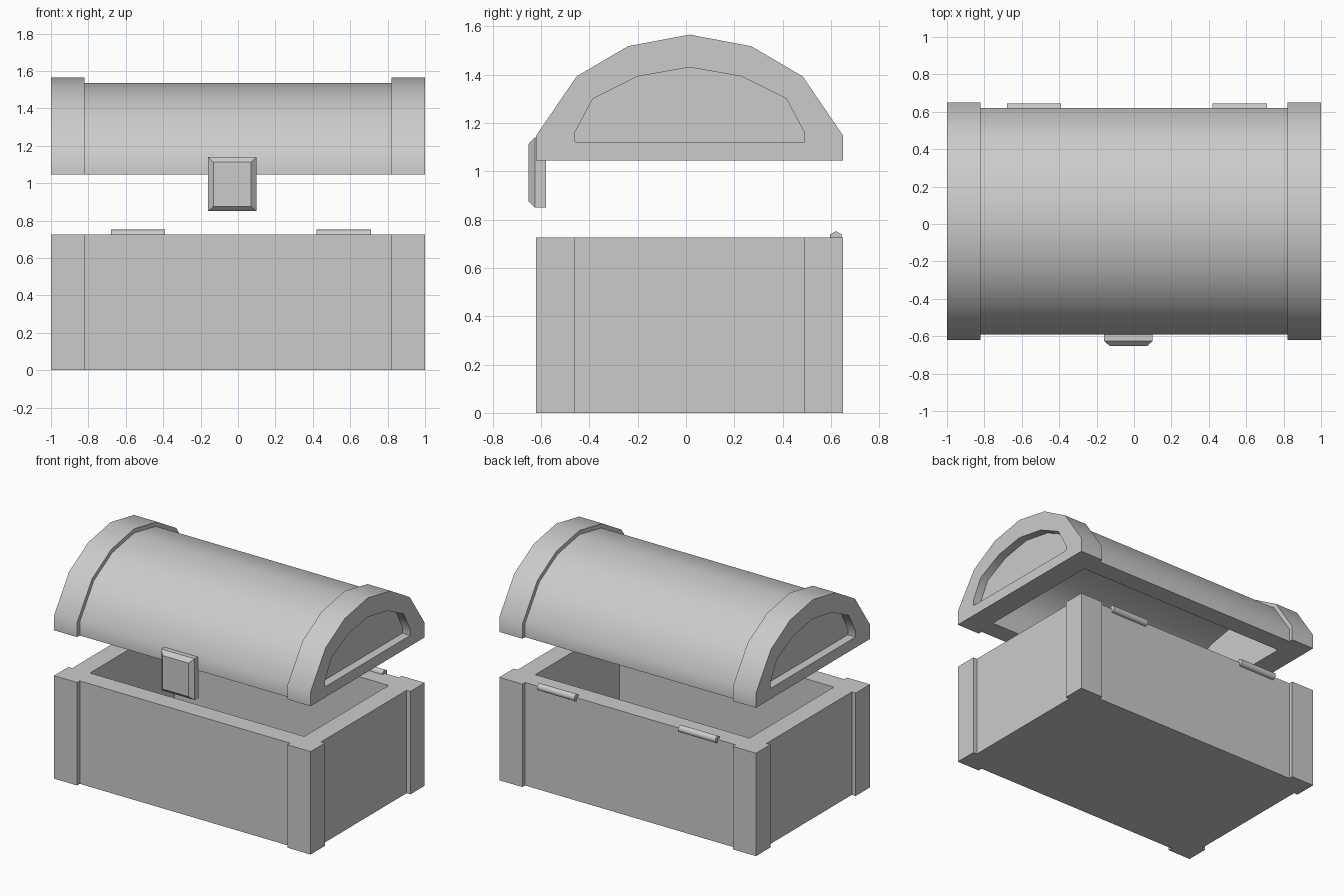
import bpy, bmesh, math
from mathutils import Vector

if "Cube" in bpy.data.objects:
    bpy.data.objects.remove(bpy.data.objects["Cube"])

CY = 0.015  # depth centre of the box and lid


def prism(name, pts, start, direction):
    """Extrude a closed loop of 3D points along a direction."""
    bm = bmesh.new()
    face = bm.faces.new([bm.verts.new(Vector(p) + Vector(start)) for p in pts])
    ext = bmesh.ops.extrude_face_region(bm, geom=[face])
    bmesh.ops.translate(bm, vec=direction,
                        verts=[g for g in ext["geom"] if isinstance(g, bmesh.types.BMVert)])
    bmesh.ops.recalc_face_normals(bm, faces=bm.faces)
    mesh = bpy.data.meshes.new(name)
    bm.to_mesh(mesh)
    bm.free()
    ob = bpy.data.objects.new(name, mesh)
    bpy.context.collection.objects.link(ob)
    return ob


def arch(name, half, x0, x1):
    """Prism along x from one half (offset, z) of a symmetric arch, listed bottom to top."""
    loop = [(0, CY + y, z) for y, z in half] + [(0, CY - y, z) for y, z in half[-2::-1]]
    return prism(name, loop, (x0, 0, 0), (x1 - x0, 0, 0))


def combine(ob, other, op):
    bpy.context.view_layer.objects.active = ob
    mod = ob.modifiers.new(op, 'BOOLEAN')
    mod.operation, mod.solver, mod.object = op, 'EXACT', other
    bpy.ops.object.modifier_apply(modifier=mod.name)
    bpy.data.objects.remove(other)


def smooth(ob, angle):
    bpy.ops.object.select_all(action='DESELECT')
    ob.select_set(True)
    bpy.context.view_layer.objects.active = ob
    bpy.ops.object.shade_smooth_by_angle(angle=math.radians(angle))


# Box: footprint with raised corner posts, hollowed from above
quad = [(0.97, 0.475), (1, 0.475), (1, 0.635), (0.82, 0.635), (0.82, 0.605)]
outline = []
for i, (sx, sy) in enumerate([(1, 1), (-1, 1), (-1, -1), (1, -1)]):
    outline += [(sx * x, CY + sy * y, 0) for x, y in (quad[::-1] if i % 2 else quad)]
box = prism("chest_box", outline, (0, 0, 0), (0, 0, 0.725))
hole = [(sx * 0.835, CY + sy * 0.47, 0) for sx, sy in [(1, 1), (-1, 1), (-1, -1), (1, -1)]]
combine(box, prism("box_cutter", hole, (0, 0, 0.13), (0, 0, 1)), 'DIFFERENCE')

# Lid: arched middle, larger end caps, hollow inside, recessed end panels
LZ = 1.045
cap_half = [(0.635, LZ), (0.635, 1.147), (0.468, 1.392), (0.255, 1.517), (0, 1.565)]
mid_half = [(y * 0.953, LZ + (z - LZ) * 0.943) for y, z in cap_half]
panel_half = [(0.475, 1.12), (0.475, 1.16), (0.4, 1.30), (0.215, 1.392), (0, 1.43)]
hollow_half = [(0.47, 0.95)] + panel_half[2:]
hollow_half.insert(1, (0.47, 1.16))

lid = arch("chest_lid", mid_half, -0.9, 0.9)
for s in (-1, 1):
    combine(lid, arch("lid_cap", cap_half, s * 0.82, s * 1.0), 'UNION')
combine(lid, arch("lid_cutter", hollow_half, -0.835, 0.835), 'DIFFERENCE')
for s in (-1, 1):
    combine(lid, arch("panel_cutter", panel_half, s * 0.94, s * 1.1), 'DIFFERENCE')
smooth(lid, 40)

# Latch: plate with a bevelled front face
latch = prism("latch", [(-0.16, 0, 0.85), (0.10, 0, 0.85), (0.10, 0, 1.14), (-0.16, 0, 1.14)],
              (0, -0.58, 0), (0, -0.045, 0))
bm = bmesh.new()
bm.from_mesh(latch.data)
front = min(bm.faces, key=lambda f: f.calc_center_median().y)
ext = bmesh.ops.extrude_face_region(bm, geom=[front])
bmesh.ops.delete(bm, geom=[front], context='FACES_ONLY')
for v in [g for g in ext["geom"] if isinstance(g, bmesh.types.BMVert)]:
    v.co.y = -0.652
    v.co.x += 0.03 if v.co.x < -0.03 else -0.03
    v.co.z += 0.026 if v.co.z < 1 else -0.028
bmesh.ops.recalc_face_normals(bm, faces=bm.faces)
bm.to_mesh(latch.data)
bm.free()

# Hinges: two hexagonal pins on the back edge of the box
hexagon = [(0, 0.62 + 0.027 * math.sin(k * math.pi / 3), 0.725 + 0.027 * math.cos(k * math.pi / 3))
           for k in range(6)]
for side, x in (("left", -0.68), ("right", 0.42)):
    smooth(prism("hinge_" + side, hexagon, (x, 0, 0), (0.29, 0, 0)), 65)
